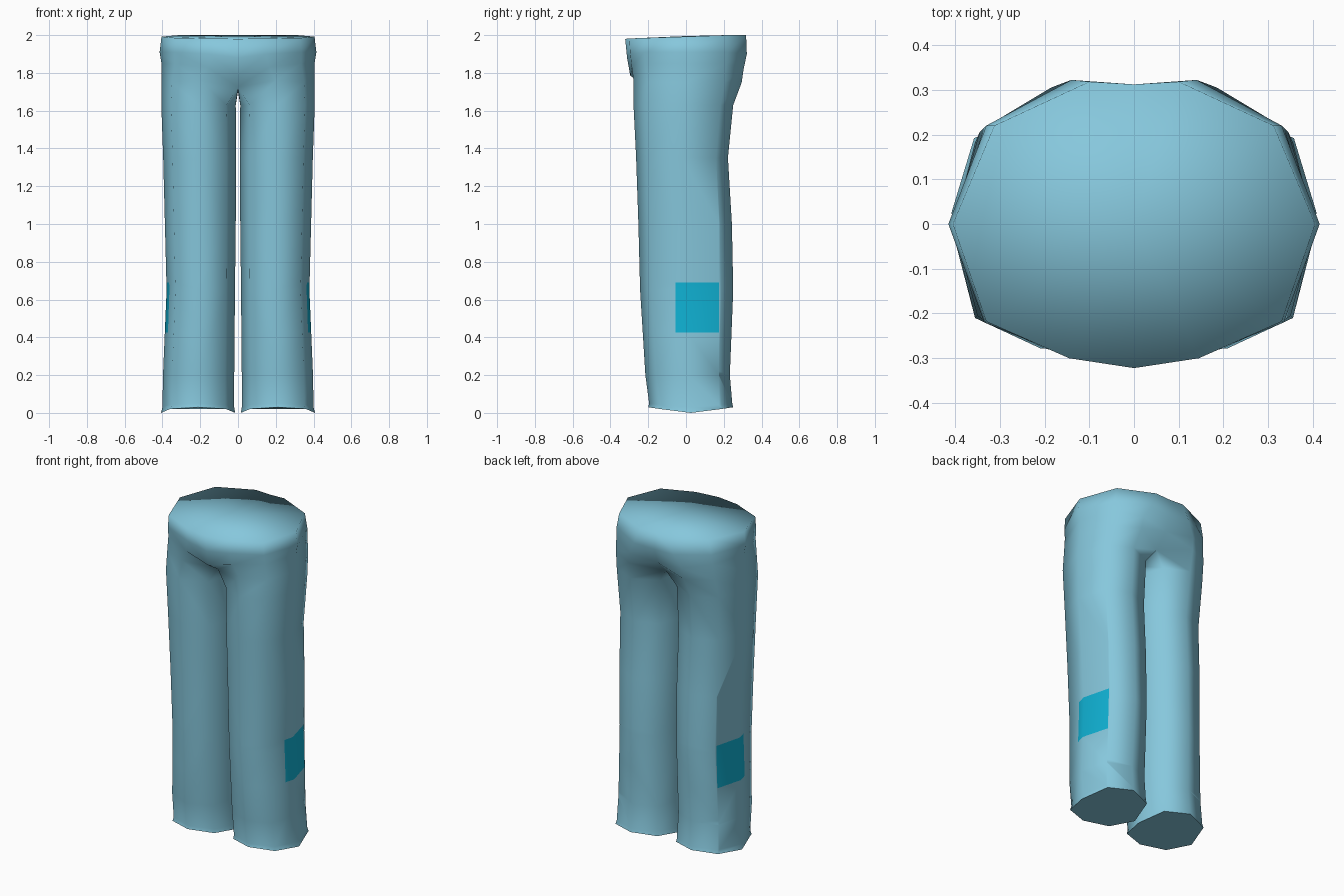
import bpy, bmesh, math
from mathutils import Vector

if "Cube" in bpy.data.objects:
    bpy.data.objects.remove(bpy.data.objects["Cube"])


def material(name, rgb):
    m = bpy.data.materials.new(name)
    m.diffuse_color = (*rgb, 1)
    m.use_nodes = True
    m.node_tree.nodes["Principled BSDF"].inputs["Base Color"].default_value = m.diffuse_color
    return m


light_blue = material("light blue cloth", (0.24, 0.575, 0.72))
bright_blue = material("bright blue patch", (0.005, 0.445, 0.66))

bm = bmesh.new()


def leg_ring(z, x0, x1, y0, y1, hem=0.0):
    """Eight-sided trouser leg section, starting at the inner front corner."""
    ring = []
    for k in range(8):
        a = math.radians(225 + 45 * k)
        f = 1.05 if k % 2 == 0 else 1.0          # fuller corners
        x = (x0 + x1) / 2 + (x1 - x0) / 2 * math.cos(a) * f
        y = (y0 + y1) / 2 + (y1 - y0) / 2 * math.sin(a) * f
        ring.append(bm.verts.new((x, y, z + hem * abs(math.sin(a)))))
    return ring


def free_ring(points):
    return [bm.verts.new(p) for p in points]


def bridge(a, b, closed):
    n = len(a) if closed else min(len(a), len(b)) - 1
    for i in range(n):
        j = (i + 1) % len(a)
        bm.faces.new((a[i], a[j], b[j], b[i]))


# Right leg: height, inner x, outer x, front y, back y, hem arch
rings = [leg_ring(*s) for s in (
    (0.00, 0.015, 0.408, -0.20, 0.25, 0.03),
    (0.03, 0.02, 0.400, -0.195, 0.245, 0.02),
    (0.20, 0.02, 0.397, -0.215, 0.232),
    (0.65, 0.016, 0.378, -0.243, 0.25),
    (1.00, 0.012, 0.387, -0.252, 0.243),
    (1.35, 0.010, 0.396, -0.264, 0.222),
    (1.63, 0.012, 0.406, -0.278, 0.25))]

# Crotch: the inner points meet on the centre line
rings.append(free_ring([
    (0, -0.20, 1.725), (0.20, -0.278, 1.76), (0.35, -0.205, 1.75), (0.405, 0, 1.75),
    (0.345, 0.205, 1.75), (0.19, 0.295, 1.75), (0, 0.20, 1.715), (0, 0, 1.70)]))
for a, b in zip(rings, rings[1:]):
    bridge(a, b, True)

# Hips and waist: half rings from front centre to back centre
hips = [rings[-1],
        free_ring([(0, -0.295, 1.785), (0.165, -0.287, 1.83), (0.335, -0.215, 1.85),
                   (0.405, 0, 1.85), (0.335, 0.215, 1.85), (0.185, 0.305, 1.82),
                   (0, 0.285, 1.80)]),
        free_ring([(0, -0.312, 1.88), (0.15, -0.295, 1.90), (0.335, -0.22, 1.91),
                   (0.415, 0, 1.91), (0.33, 0.22, 1.91), (0.14, 0.322, 1.90),
                   (0, 0.31, 1.89)]),
        free_ring([(0, -0.322, 1.98), (0.145, -0.30, 1.982), (0.33, -0.218, 1.985),
                   (0.405, 0, 1.992), (0.312, 0.22, 2.0), (0.10, 0.318, 2.0),
                   (0, 0.312, 2.0)])]
for a, b in zip(hips, hips[1:]):
    bridge(a[:7], b[:7], False)

# Closed waist top
top = bm.verts.new((0, 0, 1.995))
for a, b in zip(hips[-1], hips[-1][1:]):
    bm.faces.new((a, b, top))

for f in bm.faces:
    f.smooth = True

# Flat sole closing the leg opening
sole = bm.faces.new(rings[0][::-1])
sole.smooth = False
for e in sole.edges:
    e.smooth = False


# Patch on the outer side of the lower leg, cut into the cloth
def outer_faces():
    return [f for f in bm.faces
            if f.normal.x > 0.3 and 0.1 < f.calc_center_median().z < 1.1]


bm.normal_update()
for co, no in (((0, 0, 0.425), (0, 0, 1)), ((0, 0, 0.69), (0, 0, 1)),
               ((0, -0.055, 0), (0, 1, 0)), ((0, 0.175, 0), (0, 1, 0))):
    faces = outer_faces()
    geom = list({g for f in faces for g in (*f.verts, *f.edges)}) + faces
    bmesh.ops.bisect_plane(bm, geom=geom, plane_co=Vector(co), plane_no=Vector(no))
    bm.normal_update()
for f in outer_faces():
    c = f.calc_center_median()
    if 0.425 < c.z < 0.69 and -0.055 < c.y < 0.175:
        f.material_index = 1

mesh = bpy.data.meshes.new("trousers")
bm.to_mesh(mesh)
bm.free()
mesh.materials.append(light_blue)
mesh.materials.append(bright_blue)
trousers = bpy.data.objects.new("trousers", mesh)
bpy.context.collection.objects.link(trousers)

# Left half
mirror = trousers.modifiers.new("mirror", 'MIRROR')
mirror.use_axis[0] = True
mirror.use_clip = True
mirror.merge_threshold = 0.001
